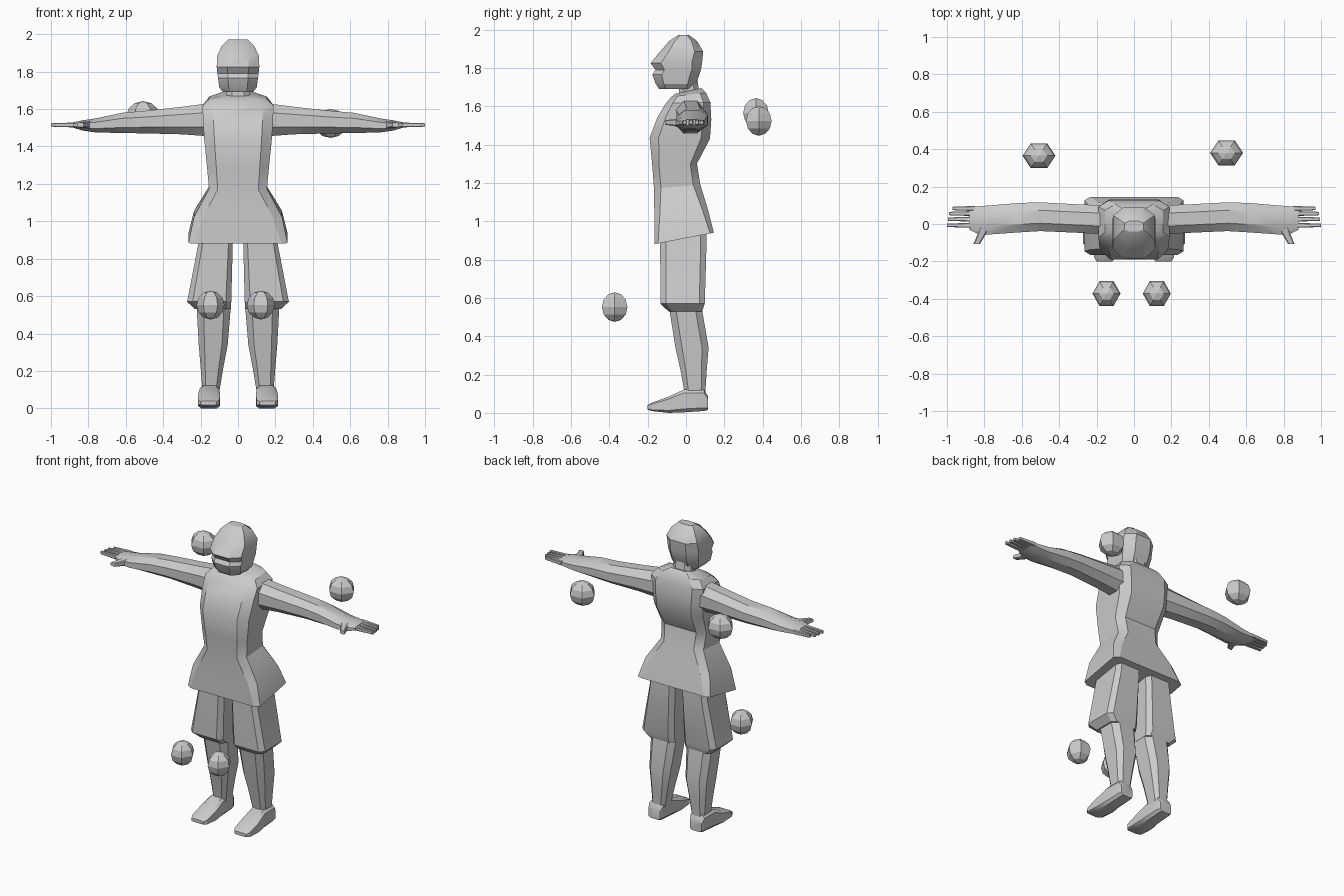
import bpy, bmesh, math


def ring(axis, p0, u0, u1, v0, v1, fu=0.3, fv=0.3, p1=None):
    """Chamfered-box section across an axis; p0..p1 tilts it along v."""
    p1 = p0 if p1 is None else p1
    cu, cv = fu * (u1 - u0) / 2, fv * (v1 - v0) / 2
    uv = [(u0 + cu, v0), (u1 - cu, v0), (u1, v0 + cv), (u1, v1 - cv),
          (u1 - cu, v1), (u0 + cu, v1), (u0, v1 - cv), (u0, v0 + cv)]
    out = []
    for u, v in uv:
        p = p0 + (p1 - p0) * (v - v0) / (v1 - v0)
        out.append({'z': (u, v, p), 'x': (p, u, v), 'y': (u, p, v)}[axis])
    return out


def loft(name, rings, side=1, smooth=30):
    """Skin a list of rings and cap both ends."""
    bm = bmesh.new()
    loops = [[bm.verts.new((x * side, y, z)) for x, y, z in r] for r in rings]
    n = len(loops[0])
    for a, b in zip(loops, loops[1:]):
        for i in range(n):
            j = (i + 1) % n
            bm.faces.new((a[i], a[j], b[j], b[i]))
    bm.faces.new(loops[0])
    bm.faces.new(loops[-1])
    bmesh.ops.recalc_face_normals(bm, faces=bm.faces)
    me = bpy.data.meshes.new(name)
    bm.to_mesh(me)
    bm.free()
    ob = bpy.data.objects.new(name, me)
    bpy.context.collection.objects.link(ob)
    bpy.ops.object.select_all(action='DESELECT')
    ob.select_set(True)
    bpy.context.view_layer.objects.active = ob
    bpy.ops.object.shade_smooth_by_angle(angle=math.radians(smooth))
    return ob


def ball(name, x, y, z, rx, ry, rz):
    """Six-sided marker ball with corners on the x axis."""
    rings = []
    for k in range(7):
        t = math.pi * k / 6
        s = max(math.sin(t), 0.01)
        rings.append([(x + rx * s * math.cos(a * math.pi / 3),
                       y + ry * s * math.sin(a * math.pi / 3),
                       z - rz * math.cos(t)) for a in range(6)])
    loft(name, rings, smooth=10)


# Tunic: front z, back z, half width, front y, back y, chamfer
tunic = [(0.88, 0.94, 0.265, -0.165, 0.145, 0.12),
         (1.02, 1.06, 0.235, -0.165, 0.115, 0.2),
         (1.17, 1.19, 0.155, -0.167, 0.075, 0.3),
         (1.28, 1.30, 0.165, -0.175, 0.057, 0.3),
         (1.435, 1.43, 0.18, -0.19, 0.125, 0.3),
         (1.54, 1.53, 0.187, -0.15, 0.132, 0.3),
         (1.615, 1.62, 0.19, -0.105, 0.127, 0.3),
         (1.65, 1.67, 0.155, -0.075, 0.105, 0.35),
         (1.665, 1.695, 0.09, -0.055, 0.08, 0.4)]
loft("tunic", [ring('z', a, -w, w, f, b, c, c, p1=d)
               for a, d, w, f, b, c in tunic])

# Neck and head
loft("neck", [ring('z', z, -0.065, 0.065, f, b, 0.5, 0.5)
              for z, f, b in [(1.63, -0.04, 0.075), (1.77, -0.03, 0.055)]])
head = [(1.69, 0.08, -0.14, 0.035), (1.715, 0.1, -0.157, 0.05),
        (1.765, 0.107, -0.176, 0.07), (1.79, 0.11, -0.16, 0.078),
        (1.825, 0.114, -0.185, 0.084), (1.885, 0.112, -0.135, 0.09),
        (1.94, 0.085, -0.088, 0.058), (1.972, 0.052, -0.04, 0.015)]
loft("head", [ring('z', z, -w, w, f, b, 0.5, 0.4) for z, w, f, b in head])

for side, tag in ((-1, "right"), (1, "left")):
    # Arm and palm: x, y range, z range
    arm = [(0.16, -0.055, 0.1, 1.455, 1.63), (0.3, -0.047, 0.105, 1.465, 1.612),
           (0.5, -0.038, 0.116, 1.47, 1.59), (0.62, -0.045, 0.112, 1.472, 1.58),
           (0.76, -0.055, 0.1, 1.475, 1.55), (0.83, -0.055, 0.095, 1.485, 1.54),
           (0.88, -0.03, 0.092, 1.5, 1.53)]
    loft(tag + "_arm", [ring('x', x, a, b, c, d, 0.55, 0.55)
                        for x, a, b, c, d in arm], side)
    # Fingers and thumb
    for i, (y, tip) in enumerate([(-0.007, 1.0), (0.026, 0.995),
                                  (0.056, 0.99), (0.083, 0.97)]):
        loft(f"{tag}_finger_{i + 1}",
             [ring('x', x, y - w, y + w, 1.515 - w, 1.515 + w)
              for x, w in ((0.85, 0.014), (tip, 0.009))], side)
    loft(tag + "_thumb",
         [ring('y', y, x - w, x + w, 1.515 - h, 1.515 + h)
          for y, x, w, h in ((-0.02, 0.80, 0.03, 0.025),
                             (-0.055, 0.815, 0.022, 0.018),
                             (-0.108, 0.842, 0.017, 0.012))], side)
    # Trouser leg flaring to the knee
    shorts = [(1.0, 0.02, 0.2, -0.135, 0.105), (0.88, 0.028, 0.212, -0.135, 0.107),
              (0.57, 0.036, 0.272, -0.133, 0.098), (0.53, 0.038, 0.23, -0.092, 0.084)]
    loft(tag + "_shorts_leg", [ring('z', z, a, b, f, k, 0.25, 0.25)
                               for z, a, b, f, k in shorts], side)
    # Shin
    shin = [(0.56, 0.037, 0.222, -0.09, 0.08), (0.34, 0.055, 0.21, -0.055, 0.118),
            (0.22, 0.078, 0.2, -0.028, 0.108), (0.09, 0.1, 0.19, -0.005, 0.1)]
    loft(tag + "_shin", [ring('z', z, a, b, f, k, 0.4, 0.4)
                         for z, a, b, f, k in shin], side)
    # Foot
    foot = [(0.115, 0.11, 0.195, 0.015, 0.085), (0.095, 0.1, 0.203, 0.01, 0.12),
            (-0.01, 0.1, 0.205, 0.003, 0.122), (-0.09, 0.095, 0.214, 0.0, 0.085),
            (-0.18, 0.1, 0.213, 0.01, 0.052), (-0.2, 0.115, 0.2, 0.018, 0.04)]
    loft(tag + "_foot", [ring('y', y, a, b, c, d, 0.3, 0.3)
                         for y, a, b, c, d in foot], side)

# Marker balls behind the elbows and in front of the knees
ball("right_elbow_ball", -0.508, 0.365, 1.565, 0.088, 0.077, 0.077)
ball("left_elbow_ball", 0.495, 0.38, 1.523, 0.088, 0.077, 0.077)
ball("right_knee_ball", -0.147, -0.372, 0.552, 0.075, 0.077, 0.077)
ball("left_knee_ball", 0.122, -0.372, 0.552, 0.075, 0.077, 0.077)
